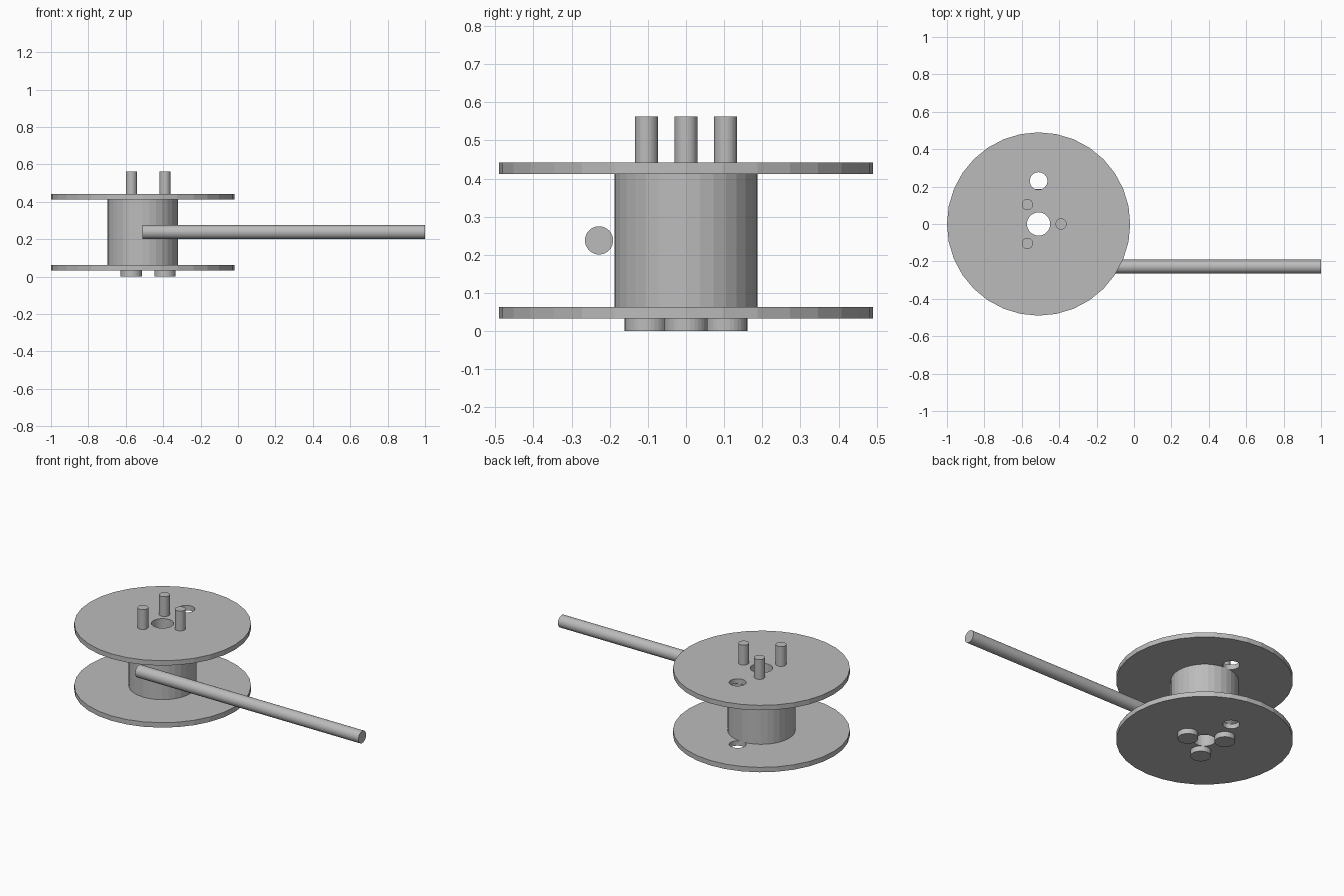
import bpy, bmesh, math
from mathutils import Matrix

if "Cube" in bpy.data.objects:
    bpy.data.objects.remove(bpy.data.objects["Cube"])

SIDES = 32
AXIS_X = -0.51
BORE = 0.062

grey = bpy.data.materials.new("plain grey")
grey.use_nodes = True
grey.diffuse_color = (0.5, 0.5, 0.5, 1)
grey.node_tree.nodes["Principled BSDF"].inputs["Base Color"].default_value = (0.5, 0.5, 0.5, 1)


def lathe(name, profile, x, y, closed=False):
    """Spin a (radius, z) profile around a vertical axis at x, y."""
    bm = bmesh.new()
    verts = [bm.verts.new((r, 0, z)) for r, z in profile]
    edges = [bm.edges.new(pair) for pair in zip(verts, verts[1:])]
    if closed:
        edges.append(bm.edges.new((verts[-1], verts[0])))
    bmesh.ops.spin(bm, geom=verts + edges, cent=(0, 0, 0), axis=(0, 0, 1),
                   angle=math.tau, steps=SIDES, use_duplicate=False)
    bmesh.ops.remove_doubles(bm, verts=bm.verts, dist=1e-5)
    bmesh.ops.recalc_face_normals(bm, faces=bm.faces)
    mesh = bpy.data.meshes.new(name)
    bm.to_mesh(mesh)
    bm.free()
    mesh.materials.append(grey)
    obj = bpy.data.objects.new(name, mesh)
    obj.location = (x, y, 0)
    bpy.context.collection.objects.link(obj)
    return obj


def ring(name, radius, low, high):
    """Disc or drum with the central bore."""
    return lathe(name, [(BORE, low), (radius, low), (radius, high), (BORE, high)],
                 AXIS_X, 0, closed=True)


def rod(name, radius, low, high, x, y):
    """Solid upright cylinder."""
    return lathe(name, [(0, low), (radius, low), (radius, high), (0, high)], x, y)


# Spool: two flanges and the drum between them
flanges = [ring("lower_flange", 0.49, 0.033, 0.063),
           ring("upper_flange", 0.49, 0.412, 0.442)]
ring("drum", 0.188, 0.063, 0.412)

# Small hole through both flanges, just behind the drum
cutter = rod("hole_cutter", 0.047, -0.1, 0.7, AXIS_X, 0.23)
cutter.hide_render = True
for flange in flanges:
    cut = flange.modifiers.new("wire hole", "BOOLEAN")
    cut.operation = "DIFFERENCE"
    cut.solver = "EXACT"
    cut.object = cutter
    bpy.context.view_layer.objects.active = flange
    bpy.ops.object.modifier_apply(modifier=cut.name)
bpy.data.objects.remove(cutter)

# Three bolts around the bore: wide heads below, pins standing out on top
for i in range(3):
    angle = math.tau * i / 3
    x, y = AXIS_X + 0.12 * math.cos(angle), 0.12 * math.sin(angle)
    lathe(f"bolt_{i + 1}", [(0, 0), (0.057, 0), (0.057, 0.033),
                            (0.03, 0.033), (0.03, 0.563), (0, 0.563)], x, y)

# Long straight rod lying against the front of the drum
wire = rod("straight_rod", 0.037, 0, 1.51, 0, 0)
wire.data.transform(Matrix.Rotation(math.pi / 2, 4, "Y"))
wire.location = (AXIS_X, -0.228, 0.238)
